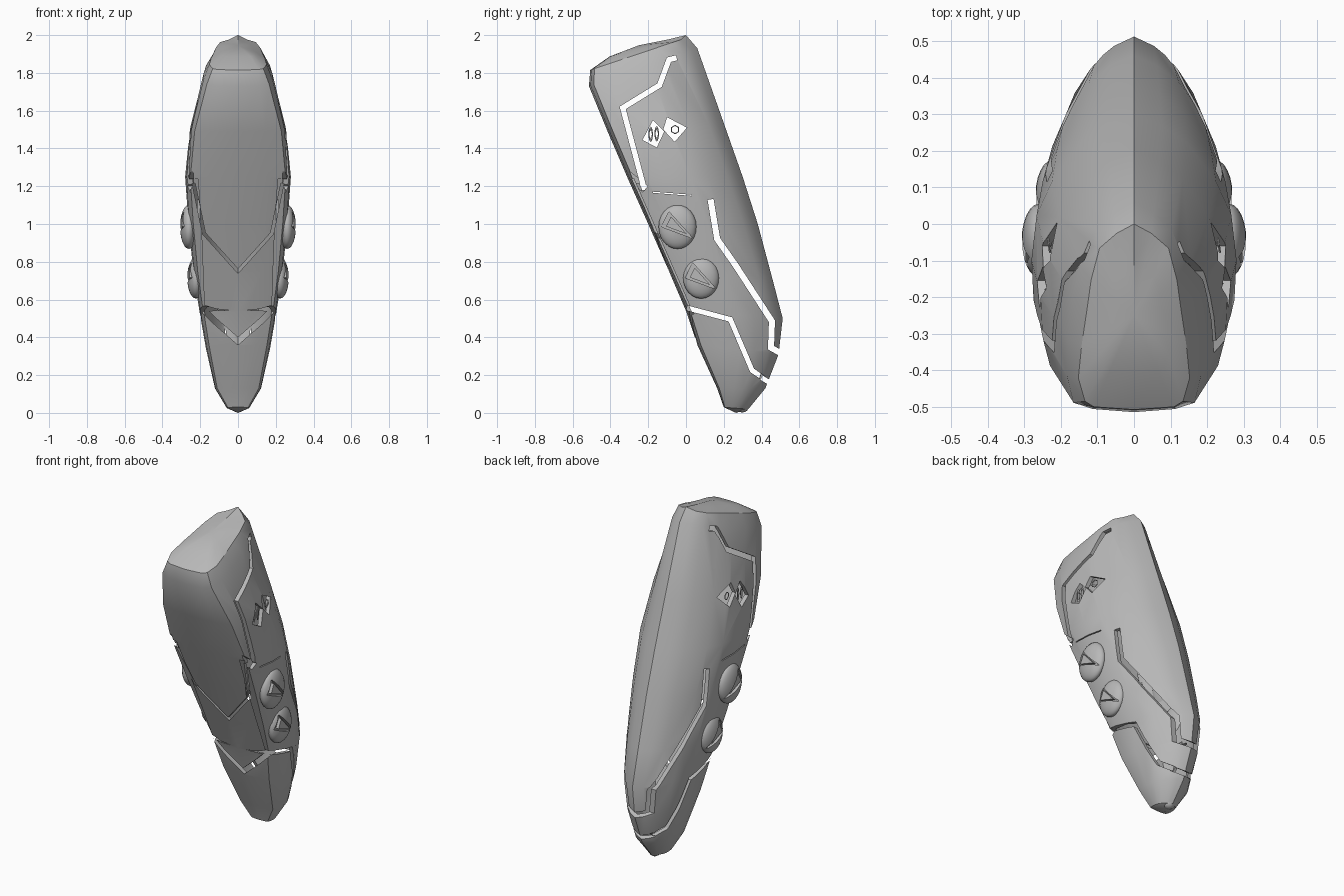
import bpy, bmesh, math
from mathutils import Vector

if "Cube" in bpy.data.objects:
    bpy.data.objects.remove(bpy.data.objects["Cube"])

grey = bpy.data.materials.new("shell grey")
grey.diffuse_color = (0.48, 0.48, 0.48, 1)
grey.use_nodes = True
grey.node_tree.nodes["Principled BSDF"].inputs["Base Color"].default_value = grey.diffuse_color


def make(name, bm):
    bmesh.ops.recalc_face_normals(bm, faces=bm.faces)
    me = bpy.data.meshes.new(name)
    bm.to_mesh(me)
    bm.free()
    ob = bpy.data.objects.new(name, me)
    bpy.context.collection.objects.link(ob)
    me.materials.append(grey)
    return ob


def prism(name, pts, lo, hi, axis="x"):
    """Extrude a 2D outline along x (points are y,z) or y (points are x,z)."""
    bm = bmesh.new()
    pos = lambda p, a: (a, p[0], p[1]) if axis == "x" else (p[0], a, p[1])
    f = bm.faces.new([bm.verts.new(pos(p, lo)) for p in pts])
    r = bmesh.ops.extrude_face_region(bm, geom=[f])
    d = Vector((hi - lo, 0, 0)) if axis == "x" else Vector((0, hi - lo, 0))
    bmesh.ops.translate(bm, vec=d, verts=[v for v in r["geom"] if isinstance(v, bmesh.types.BMVert)])
    return make(name, bm)


def ribbon(path, width):
    """Outline of a mitred strip following a path."""
    p = [Vector(q) for q in path]
    left, right = [], []
    for i, q in enumerate(p):
        a = (q - p[i - 1]).normalized() if i else (p[1] - q).normalized()
        b = (p[i + 1] - q).normalized() if i < len(p) - 1 else a
        n1, n2 = Vector((-a.y, a.x)), Vector((-b.y, b.x))
        m = (n1 + n2).normalized()
        m *= width / 2 / max(m.dot(n1), 0.5)
        left.append(q + m)
        right.append(q - m)
    return [tuple(v) for v in left + right[::-1]]


def cut(ob, cutter):
    m = ob.modifiers.new("cut", "BOOLEAN")
    m.operation, m.solver, m.object = "DIFFERENCE", "EXACT", cutter
    bpy.context.view_layer.objects.active = ob
    bpy.ops.object.modifier_apply(modifier=m.name)
    bpy.data.objects.remove(cutter)


def smooth(ob, angle=30):
    bpy.ops.object.select_all(action="DESELECT")
    ob.select_set(True)
    bpy.context.view_layer.objects.active = ob
    bpy.ops.object.shade_smooth_by_angle(angle=math.radians(angle))


# Body rings: front y,z, back y,z, half width
RINGS = [(0.20, 0.03, 0.33, 0.02, 0.06), (0.165, 0.13, 0.42, 0.13, 0.122),
         (0.06, 0.36, 0.49, 0.31, 0.17), (0.0, 0.54, 0.512, 0.50, 0.202),
         (-0.09, 0.75, 0.46, 0.70, 0.235), (-0.20, 1.0, 0.38, 1.0, 0.262),
         (-0.312, 1.25, 0.30, 1.25, 0.28), (-0.415, 1.49, 0.205, 1.52, 0.255),
         (-0.514, 1.73, 0.06, 1.93, 0.185), (-0.507, 1.815, 0.0, 1.985, 0.152)]
# Half section: position from front to back, width fraction, width fraction at the top
SECTION = [(0, 0, 0), (0.015, 0.55, 0.72), (0.045, 0.9, 0.88), (0.17, 0.98, 1), (0.35, 1, 0.94),
           (0.55, 0.95, 0.84), (0.7, 0.8, 0.77), (0.87, 0.52, 0.62), (0.95, 0.27, 0.31), (1, 0, 0)]


def loft(name, inset):
    bm = bmesh.new()
    rings = []
    outline = SECTION + [(t, -f, -g) for t, f, g in SECTION[-2:0:-1]]
    last = len(RINGS) - 1
    for i, (fy, fz, by, bz, w) in enumerate(RINGS):
        dz = inset if i == 0 else -inset if i == last else 0
        mix = 1 if i == last else 0.35 if i == last - 1 else 0
        fy, by, w = fy + inset, by - inset, w - inset
        # The top ring curves up to a point at the rear centre
        rings.append([bm.verts.new((w * (f + (g - f) * mix), fy + (by - fy) * t,
                                    fz + (bz - fz) * t + dz + (0.015 if i == last and t == 1 else 0)))
                      for t, f, g in outline])
    # Crown of the top
    rings.append([bm.verts.new((v.co.x * 0.6, -0.25 + (v.co.y + 0.25) * 0.6,
                                1.90 - inset + (v.co.z - 1.90 + inset) * 0.6 + 0.038 - 0.022 * o[0]))
                  for v, o in zip(rings[-1], outline)])
    n = len(outline)
    for a, b in zip(rings, rings[1:]):
        for j in range(n):
            k = (j + 1) % n
            bm.faces.new((a[j], a[k], b[k], b[j]))
    for ring, co in ((rings[0], (0, 0.265, inset)), (rings[-1], (0, -0.25, 1.946 - inset))):
        c = bm.verts.new(co)
        for j in range(n):
            bm.faces.new((ring[j], ring[(j + 1) % n], c))
    return make(name, bm)


body = loft("body_shell", 0.0)
cut(body, loft("body_hollow", 0.025))

# Slots through both sides: path, width, inner limit on x
side_slots = [
    ([(-0.05, 1.88), (-0.09, 1.87), (-0.14, 1.735), (-0.335, 1.615), (-0.225, 1.20)], 0.028, 0),
    ([(-0.31, 1.262), (-0.215, 1.185)], 0.04, 0.236),
    ([(0.13, 1.13), (0.165, 0.92), (0.26, 0.785), (0.455, 0.485), (0.45, 0.345), (0.53, 0.30)], 0.032, 0),
    ([(0.005, 0.556), (0.235, 0.495), (0.35, 0.225), (0.46, 0.15)], 0.026, 0.05),
    ([(-0.175, 1.168), (0.03, 1.152)], 0.006, 0),
    ([(-0.282, 1.24), (0.018, 0.56)], 0.01, 0.17),
]
for path, w, x0 in side_slots:
    for s in (1, -1):
        if x0:
            cut(body, prism("slot_cutter", ribbon(path, w), s * x0, s * 0.6))
    if not x0:
        cut(body, prism("slot_cutter", ribbon(path, w), -0.6, 0.6))
# Rear end of the lower slot, across the back ridge
cut(body, prism("rear_slot_cutter", ribbon([(0.40, 0.186), (0.46, 0.15)], 0.026), -0.1, 0.1))

# Diamond windows through both sides
diamonds = [[(-0.23, 1.445), (-0.175, 1.55), (-0.115, 1.49), (-0.155, 1.405)],
            [(-0.12, 1.50), (-0.1, 1.565), (0.005, 1.51), (-0.06, 1.435)]]
for d in diamonds:
    cut(body, prism("window_cutter", d, -0.6, 0.6))

# V-shaped seams across the front
for path, w, back in (
        ([(-0.235, 1.215), (-0.18, 0.95), (0, 0.75), (0.18, 0.95), (0.235, 1.215)], 0.016, -0.05),
        ([(-0.178, 0.54), (-0.11, 0.475), (0, 0.38), (0.11, 0.475), (0.178, 0.54)], 0.03, 0.2)):
    cut(body, prism("seam_cutter", ribbon(path, w), -0.8, back, "y"))
smooth(body)

# Domed side buttons with a triangular pocket and insert
TRI = [(-0.085, 0.0), (-0.045, 0.08), (0.083, -0.062)]
for s, side in ((1, "right"), (-1, "left")):
    for tag, x, y, z, ry, rz in (("upper", 0.26, -0.045, 0.985, 0.10, 0.117),
                                 ("lower", 0.222, 0.08, 0.715, 0.095, 0.11)):
        bpy.ops.mesh.primitive_uv_sphere_add(segments=24, ring_count=12, radius=1, location=(s * x, y, z))
        dome = bpy.context.object
        dome.name = f"{tag}_button_{side}"
        dome.scale = (0.047, ry, rz)
        dome.data.materials.append(grey)
        cut(dome, prism("pocket_cutter", [(y + a, z + b) for a, b in TRI], s * (x + 0.018), s * (x + 0.2)))
        smooth(dome)
        prism(f"{tag}_button_insert_{side}", [(y + a * 0.65 - 0.005, z + b * 0.65 + 0.002) for a, b in TRI],
              s * x, s * (x + 0.036))
    # Small rings floating in the diamond windows
    for tag, x, y, z, r, seg, k in (("hex", 0.232, -0.058, 1.5, 0.022, 6, 1),
                                    ("front_slot", 0.24, -0.187, 1.475, 0.009, 12, 3.4),
                                    ("rear_slot", 0.24, -0.155, 1.478, 0.009, 12, 3.4)):
        bpy.ops.mesh.primitive_torus_add(major_segments=seg, minor_segments=4, major_radius=r,
                                         minor_radius=0.003, location=(s * x, y, z),
                                         rotation=(math.radians(-8), math.pi / 2, 0))
        ring = bpy.context.object
        ring.name = f"{tag}_ring_{side}"
        ring.scale = (k, 1, 1)
        ring.data.materials.append(grey)

# Small knob under the tip
bpy.ops.mesh.primitive_uv_sphere_add(segments=16, ring_count=8, radius=0.036, location=(0, 0.298, 0.038))
knob = bpy.context.object
knob.name = "bottom_knob"
knob.data.materials.append(grey)
smooth(knob)
